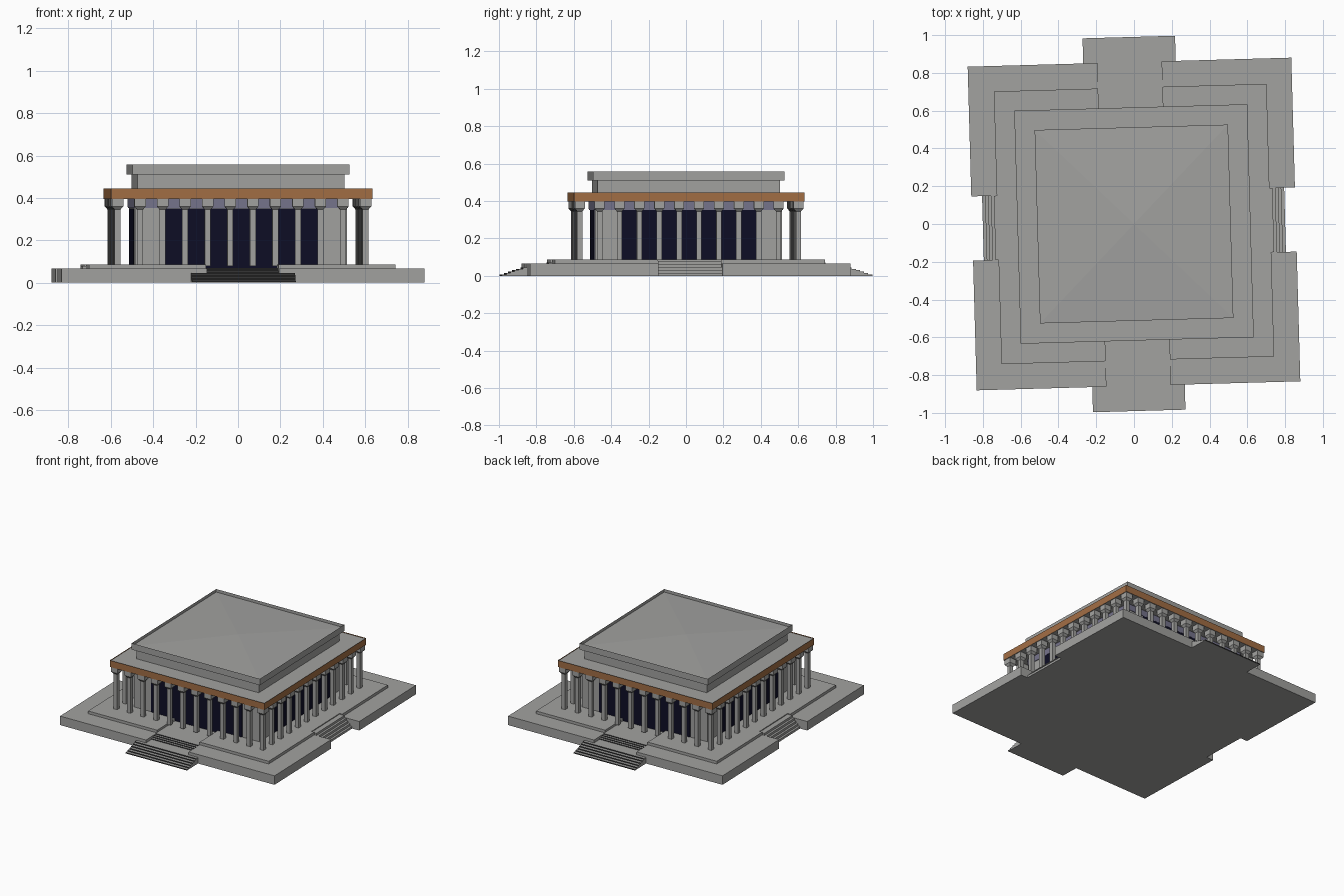
import bpy, bmesh, math

cube = bpy.data.objects.get("Cube")
if cube:
    bpy.data.objects.remove(cube, do_unlink=True)

TURN = math.radians(1.6)      # the whole building sits slightly turned


def material(name, rgb):
    m = bpy.data.materials.new(name)
    m.use_nodes = True
    m.diffuse_color = (*rgb, 1)
    m.node_tree.nodes["Principled BSDF"].inputs["Base Color"].default_value = (*rgb, 1)
    return m


STONE = material("grey stone", (.36, .36, .35))
COPPER = material("copper brown", (.36, .155, .058))
GLASS = material("navy glass", (.004, .004, .018))
FRIEZE = material("purple grey", (.18, .175, .26))
RISER = material("dark riser", (.035, .035, .035))


def finish(name, bm, mats, rule=None):
    """Turn a bmesh into an object, colouring faces by an optional rule."""
    bmesh.ops.recalc_face_normals(bm, faces=bm.faces)
    bm.normal_update()
    for f in bm.faces:
        f.material_index = rule(f) if rule else 0
    me = bpy.data.meshes.new(name)
    bm.to_mesh(me)
    bm.free()
    for m in mats:
        me.materials.append(m)
    ob = bpy.data.objects.new(name, me)
    ob.rotation_euler.z = TURN
    bpy.context.collection.objects.link(ob)
    return ob


def add_block(bm, x0, x1, y0, y1, z0, z1, flare=1):
    """Box whose top may be wider than its bottom; returns the top face."""
    cx, cy = (x0 + x1) / 2, (y0 + y1) / 2
    corners = [(x0, y0), (x1, y0), (x1, y1), (x0, y1)]
    low = [bm.verts.new((x, y, z0)) for x, y in corners]
    high = [bm.verts.new((cx + (x - cx) * flare, cy + (y - cy) * flare, z1)) for x, y in corners]
    bm.faces.new(low[::-1])
    for i in range(4):
        j = (i + 1) % 4
        bm.faces.new((low[i], low[j], high[j], high[i]))
    return bm.faces.new(high)


def square(bm, half, z0, z1):
    return add_block(bm, -half, half, -half, half, z0, z1)


def terrace(name, quarter, z0, z1):
    """Slab from one quarter of its outline, mirrored in x and y."""
    q = quarter
    outline = (q + [(x, -y) for x, y in q[::-1]]
               + [(-x, -y) for x, y in q] + [(-x, y) for x, y in q[::-1]])
    bm = bmesh.new()
    base = bm.faces.new([bm.verts.new((x, y, z0)) for x, y in outline])
    top = bmesh.ops.extrude_face_region(bm, geom=[base])
    verts = [v for v in top["geom"] if isinstance(v, bmesh.types.BMVert)]
    bmesh.ops.translate(bm, verts=verts, vec=(0, 0, z1 - z0))
    finish(name, bm, [STONE])


def stepped(name, half, inner, outer, z0, z1, count, along_y, side, mats):
    """Flight of steps climbing from the outer edge inwards."""
    bm = bmesh.new()
    start = outer[0]
    run = (outer[1] - start) / count
    for i in range(count):
        a, b = sorted((side * inner, side * (outer[1] - run * i)))
        top = z0 + (z1 - z0) * (i + 1) / count
        if along_y:
            add_block(bm, -half, half, a, b, 0, top)
        else:
            add_block(bm, a, b, -half, half, 0, top)
    dark = len(mats) > 1
    finish(name, bm, mats, lambda f: int(dark and abs(f.normal.y) > .5))


# Terraces, notched for the stairs
terrace("lower_terrace", [(.17, -.725), (.17, -.857), (.857, -.857), (.857, -.17), (.72, -.17)], 0, .066)
terrace("upper_terrace", [(.17, -.5), (.17, -.722), (.722, -.722), (.722, -.17), (.70, -.17)], .01, .086)

# Stairs on all four sides
for side, label in ((-1, "front"), (1, "back")):
    stepped(label + "_lower_steps", .245, .70, (.857, .99), 0, .045, 6, True, side, [STONE, RISER])
    stepped(label + "_upper_steps", .17, .48, (.725, .79), .045, .07, 4, True, side, [STONE, RISER])
for side, label in ((-1, "right"), (1, "left")):
    stepped(label + "_side_steps", .17, .69, (.722, .80), 0, .08, 5, False, side, [STONE])

# Inner hall and the frieze band above it
bm = bmesh.new()
square(bm, .5, .05, .40)
finish("hall_walls", bm, [STONE])
bm = bmesh.new()
square(bm, .504, .352, .397)
finish("frieze_band", bm, [FRIEZE])

# Window walls
bm = bmesh.new()
for s in (-1, 1):
    a, b = sorted((s * .495, s * .504))
    add_block(bm, -.365, .365, a, b, .068, .351)
    add_block(bm, a, b, -.365, .365, .068, .351)
finish("window_walls", bm, [GLASS])

# Colonnade with flared capitals
bm = bmesh.new()
COUNT, REACH = 12, .585
line = [-REACH + 2 * REACH * i / (COUNT - 1) for i in range(COUNT)]
spots = [(t, s * REACH) for t in line for s in (-1, 1)]
spots += [(s * REACH, t) for t in line[1:-1] for s in (-1, 1)]
for x, y in spots:
    w = .014
    add_block(bm, x - w, x + w, y - w, y + w, .08, .35)
    add_block(bm, x - w, x + w, y - w, y + w, .345, .36, 1.9)
    w *= 1.9
    add_block(bm, x - w, x + w, y - w, y + w, .36, .398)
finish("columns", bm, [STONE])

# Copper-edged eaves roof with a shallow rim
bm = bmesh.new()
top = square(bm, .617, .396, .445)
bmesh.ops.inset_region(bm, faces=[top], thickness=.013)
bmesh.ops.translate(bm, verts=top.verts, vec=(0, 0, -.006))
finish("eaves_roof", bm, [STONE, COPPER], lambda f: int(abs(f.normal.z) < .5))

# Attic storey
bm = bmesh.new()
square(bm, .488, .43, .515)
finish("attic_walls", bm, [STONE])

# Top roof: rim around a very low pyramid
bm = bmesh.new()
top = square(bm, .512, .51, .557)
bmesh.ops.inset_region(bm, faces=[top], thickness=.024)
bmesh.ops.translate(bm, verts=top.verts, vec=(0, 0, -.022))
peak = bmesh.ops.poke(bm, faces=[top])["verts"]
bmesh.ops.translate(bm, verts=peak, vec=(0, 0, .02))
finish("top_roof", bm, [STONE])
